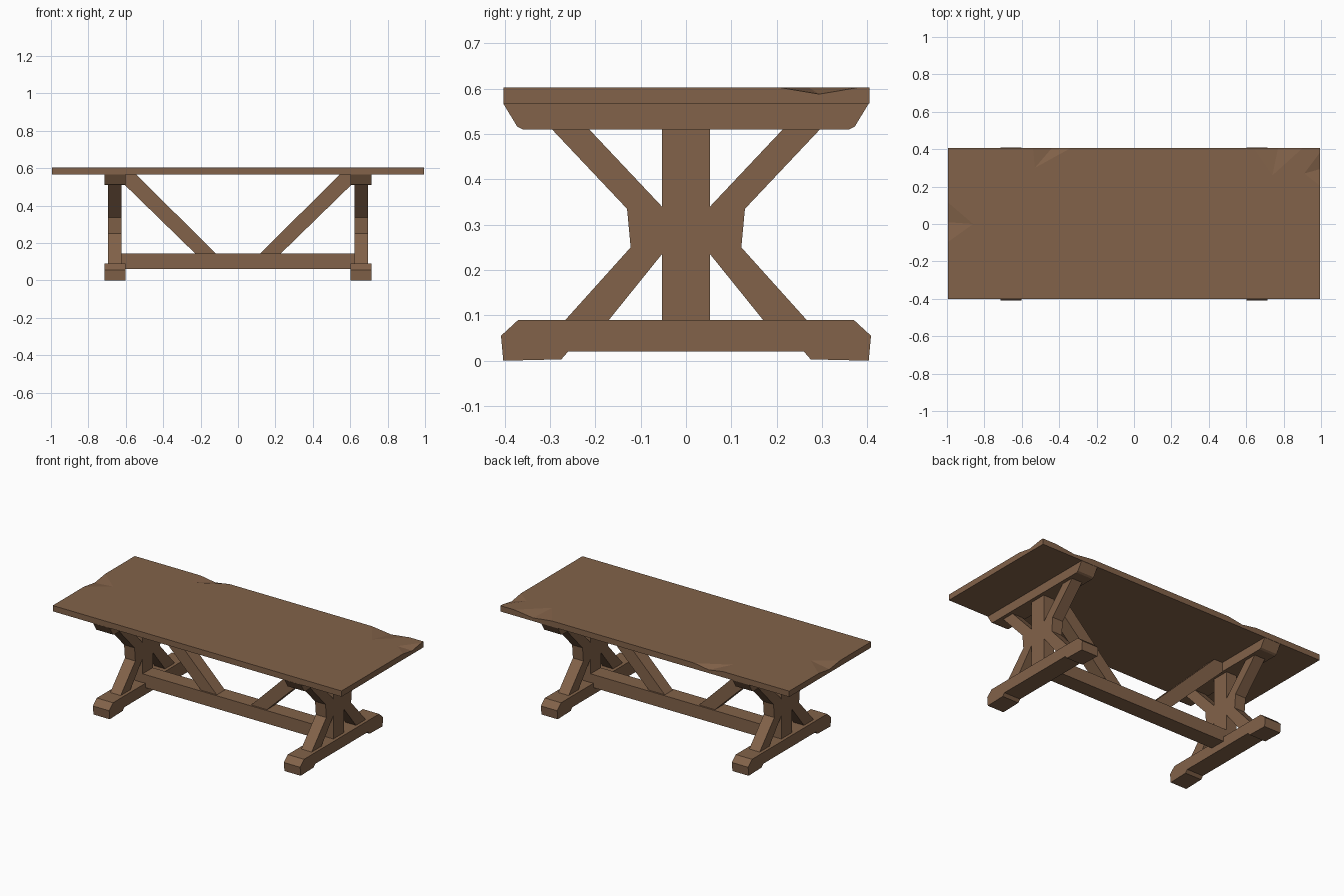
import bpy, bmesh
from mathutils import Vector

if "Cube" in bpy.data.objects:
    bpy.data.objects.remove(bpy.data.objects["Cube"])

wood = bpy.data.materials.new("brown wood")
wood.diffuse_color = (0.225, 0.123, 0.067, 1)
wood.use_nodes = True
wood.node_tree.nodes["Principled BSDF"].inputs["Base Color"].default_value = wood.diffuse_color


def finish(name, bm):
    bmesh.ops.recalc_face_normals(bm, faces=bm.faces)
    me = bpy.data.meshes.new(name)
    bm.to_mesh(me)
    bm.free()
    me.materials.append(wood)
    ob = bpy.data.objects.new(name, me)
    bpy.context.collection.objects.link(ob)
    return ob


def extrude(name, pts, axis, lo, hi):
    """Extrude a 2D profile (u, z) along x or y from lo to hi."""
    bm = bmesh.new()
    place = (lambda u, z: (lo, u, z)) if axis == 'x' else (lambda u, z: (u, lo, z))
    face = bm.faces.new([bm.verts.new(place(u, z)) for u, z in pts])
    step = Vector((hi - lo, 0, 0)) if axis == 'x' else Vector((0, hi - lo, 0))
    geo = bmesh.ops.extrude_face_region(bm, geom=[face])['geom']
    bmesh.ops.translate(bm, vec=step, verts=[g for g in geo if isinstance(g, bmesh.types.BMVert)])
    return finish(name, bm)


def both(half):
    """Mirror a half profile to make a symmetric closed loop."""
    return half + [(-u, z) for u, z in reversed(half)]


# Table top
top = extrude("table_top", [(-0.995, 0.567), (0.995, 0.567), (0.995, 0.603), (-0.995, 0.603)],
              'y', -0.402, 0.405)

# Shallow hewn dents in the top edges: two edge points, inner point, outward direction
dents = [
    ((-1, -0.10), (-1, 0.12), (-0.86, 0.0), (-1, 0)),
    ((-0.54, 0.405), (-0.34, 0.405), (-0.53, 0.30), (0, 1)),
    ((0.64, 0.405), (0.90, 0.405), (0.74, 0.26), (0, 1)),
    ((1, 0.20), (1, 0.39), (0.91, 0.27), (1, 0)),
]
for a, b, c, out in dents:
    bm = bmesh.new()
    mid = ((a[0] + b[0]) / 2, (a[1] + b[1]) / 2)
    for p, z in ((a, 0.603), (b, 0.603), (mid, 0.587)):
        for k in (0, 0.03):
            bm.verts.new((p[0] + out[0] * k, p[1] + out[1] * k, z))
            bm.verts.new((p[0] + out[0] * k, p[1] + out[1] * k, 0.65))
    bm.verts.new((c[0], c[1], 0.603))
    bm.verts.new((c[0], c[1], 0.65))
    res = bmesh.ops.convex_hull(bm, input=bm.verts)
    junk = [g for g in res['geom_interior'] if isinstance(g, bmesh.types.BMVert)]
    bmesh.ops.delete(bm, geom=junk, context='VERTS')
    cutter = finish("dent_cutter", bm)
    cutter.hide_render = True
    cutter.hide_viewport = True
    mod = top.modifiers.new("dent", 'BOOLEAN')
    mod.operation = 'DIFFERENCE'
    mod.solver = 'EXACT'
    mod.object = cutter

# Half profiles of the trestle parts (y, z)
upper = both([(0.36, 0.510), (0.372, 0.516), (0.403, 0.567)])
foot = both([(0.26, 0.020), (0.275, 0.003), (0.403, 0.0), (0.408, 0.055), (0.37, 0.090)])
frame = both([(0.053, 0.08), (0.053, 0.235), (0.178, 0.08), (0.275, 0.08), (0.122, 0.25),
              (0.130, 0.335), (0.30, 0.515), (0.218, 0.515), (0.053, 0.34), (0.053, 0.515)])

for side, s in (("left", -1), ("right", 1)):
    # Trestle: foot, crossed frame with post, upper beam
    extrude(side + "_upper_beam", upper, 'x', s * 0.602, s * 0.715)
    extrude(side + "_foot", foot, 'x', s * 0.602, s * 0.714)
    extrude(side + "_cross_frame", frame, 'x', s * 0.622, s * 0.694)
    # Diagonal brace from stretcher to table top
    extrude(side + "_brace", [(s * 0.115, 0.14), (s * 0.225, 0.14), (s * 0.61, 0.515),
                              (s * 0.61, 0.567), (s * 0.545, 0.567)], 'y', -0.04, 0.04)

# Long stretcher between the trestles
extrude("stretcher", [(-0.625, 0.062), (0.625, 0.062), (0.625, 0.143), (-0.625, 0.143)],
        'y', -0.05, 0.05)
